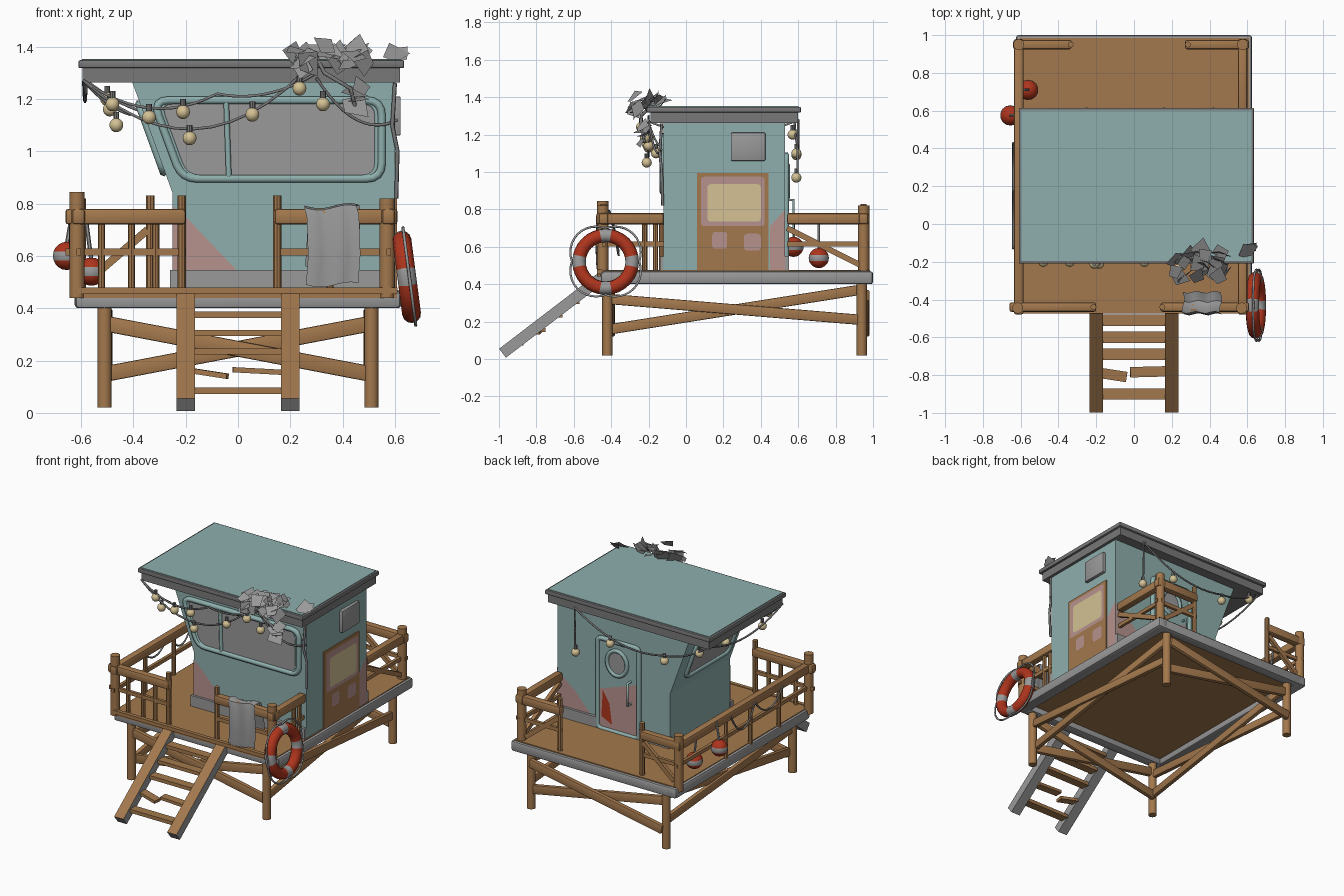
import bpy, bmesh, math, random
from mathutils import Vector, Matrix

if "Cube" in bpy.data.objects:
    bpy.data.objects.remove(bpy.data.objects["Cube"])
random.seed(4)

def mat(name, r, g, b):
    m = bpy.data.materials.new(name)
    m.diffuse_color = (r, g, b, 1)
    m.use_nodes = True
    m.node_tree.nodes["Principled BSDF"].inputs["Base Color"].default_value = m.diffuse_color
    return m
TEAL = mat("teal paint", .27, .43, .42)
WOOD = mat("brown wood", .37, .19, .075)
GREY = mat("grey", .32, .32, .32)
DARK = mat("dark grey", .19, .19, .19)
RED = mat("red", .42, .035, .012)
YELLOW = mat("pale yellow", .66, .54, .30)
PINK = mat("faded pink", .47, .29, .27)

def finish(name, bm, *mats, smooth=False):
    me = bpy.data.meshes.new(name)
    bm.to_mesh(me); bm.free()
    ob = bpy.data.objects.new(name, me)
    bpy.context.collection.objects.link(ob)
    for m in mats: me.materials.append(m)
    if smooth:
        bpy.ops.object.select_all(action='DESELECT')
        ob.select_set(True); bpy.context.view_layer.objects.active = ob
        bpy.ops.object.shade_smooth_by_angle(angle=math.radians(40))
    return ob

def block(name, size, mtx, m, bevel=0.0, top=None):
    bm = bmesh.new()
    bmesh.ops.create_cube(bm, size=1, matrix=Matrix.Diagonal((*size, 1)))
    if bevel:
        bmesh.ops.bevel(bm, geom=bm.edges[:], offset=bevel, segments=2, affect='EDGES', profile=.5)
    bm.normal_update()
    if top:
        for f in bm.faces: f.material_index = int(f.normal.z > .5)
    bm.transform(mtx)
    return finish(name, bm, m, *([top] if top else []), smooth=bevel > 0)

def box(name, lo, hi, m, bevel=0.0):
    lo, hi = Vector(lo), Vector(hi)
    return block(name, hi - lo, Matrix.Translation((lo + hi) / 2), m, bevel)

def beam(name, p, q, w, h, m, bevel=.006, top=None):
    p, q = Vector(p), Vector(q); d = q - p
    mtx = Matrix.Translation((p + q) / 2) @ d.to_track_quat('Y', 'Z').to_matrix().to_4x4()
    return block(name, (w, d.length, h), mtx, m, bevel, top)

def pole(name, p, q, r, m, n=10):
    p, q = Vector(p), Vector(q); d = q - p
    bm = bmesh.new()
    bmesh.ops.create_cone(bm, cap_ends=True, segments=n, radius1=r, radius2=r, depth=d.length,
        matrix=Matrix.Translation((p + q) / 2) @ d.to_track_quat('Z', 'Y').to_matrix().to_4x4())
    return finish(name, bm, m, smooth=True)

def tube(name, pts, r, m, cyclic=False):
    cu = bpy.data.curves.new(name, 'CURVE'); cu.dimensions = '3D'
    cu.bevel_depth = r; cu.bevel_resolution = 1; cu.use_fill_caps = True
    s = cu.splines.new('POLY'); s.points.add(len(pts) - 1); s.use_cyclic_u = cyclic
    for a, b in zip(s.points, pts): a.co = (*b, 1)
    ob = bpy.data.objects.new(name, cu); bpy.context.collection.objects.link(ob)
    cu.materials.append(m)
    bpy.ops.object.select_all(action='DESELECT')
    ob.select_set(True); bpy.context.view_layer.objects.active = ob
    bpy.ops.object.convert(target='MESH')

def cord(name, p, q, sag, r=.006):
    p, q = Vector(p), Vector(q)
    tube(name, [p.lerp(q, t / 12) - Vector((0, 0, sag * 4 * t / 12 * (1 - t / 12))) for t in range(13)], r, DARK)

def plate(name, pts, m, normal):
    bm = bmesh.new()
    f = bm.faces.new([bm.verts.new(p) for p in pts]); f.normal_update()
    if f.normal.dot(Vector(normal)) < 0: f.normal_flip()
    return finish(name, bm, m)

def rounded(pts, r, n=4):
    out = []
    for i, c in enumerate(pts):
        c = Vector(c); a = Vector(pts[i - 1]); b = Vector(pts[(i + 1) % len(pts)])
        a = c + (a - c).normalized() * r; b = c + (b - c).normalized() * r
        out += [a.lerp(c, t / n).lerp(c.lerp(b, t / n), t / n) for t in range(n + 1)]
    return out

def ball(name, c, r, *mats, band=0):
    bm = bmesh.new()
    bmesh.ops.create_uvsphere(bm, u_segments=14, v_segments=10, radius=r)
    for f in bm.faces: f.material_index = int(abs(f.calc_center_median().z) < band)
    bm.transform(Matrix.Translation(c))
    finish(name, bm, *mats, smooth=True)

# Legs and cross braces
for x in (-.51, .51):
    for y in (-.42, .94): pole("leg", (x, y, .02), (x, y, .42), .028, WOOD)
    beam("side_brace", (x, -.4, .32), (x, .93, .21), .03, .055, WOOD)
    beam("side_brace", (x * .97, -.4, .16), (x * .97, .93, .37), .03, .055, WOOD)
for y in (-.42, .94):
    beam("end_brace", (-.5, y, .34), (.5, y, .15), .03, .06, WOOD)
    beam("end_brace", (-.5, y + .025, .15), (.5, y + .025, .34), .03, .06, WOOD)

# Deck with grey rim
box("deck", (-.608, -.46, .44), (.608, .985, .475), WOOD)
for s in (-.585, .585): box("deck_rim_side", (s - .04, -.45, .40), (s + .04, 1, .47), GREY, .015)
for y in (-.42, .965): box("deck_rim_end", (-.62, y - .035, .40), (.62, y + .035, .468), GREY, .012)
box("front_edge_board", (-.63, -.475, .455), (.61, -.45, .48), WOOD)

# Ladder, one rung snapped
for x in (-.2, .2):
    beam("ladder_rail", (x, -.981, .031), (x, -.44, .445), .07, .06, GREY, 0, WOOD)
for y, z in ((-.9, .085), (-.69, .235), (-.6, .305), (-.51, .375)):
    box("rung", (-.17, y - .03, z - .012), (.17, y + .03, z + .012), WOOD)
beam("broken_rung", (-.17, -.79, .16), (-.04, -.81, .14), .055, .02, WOOD, 0)
beam("broken_rung", (.17, -.78, .155), (-.02, -.785, .165), .055, .02, WOOD, 0)

# Railings
def railing(p, q, thin=(), diagonal=None):
    p, q = Vector((*p, 0)), Vector((*q, 0))
    up = lambda t, z: p.lerp(q, t) + Vector((0, 0, z))
    beam("top_rail", up(0, .75), up(1, .75), .05, .06, WOOD, .012)
    beam("mid_rail", up(0, .615), up(1, .615), .02, .025, WOOD, 0)
    for t in thin: pole("baluster", up(t, .46), up(t, .74), .014, WOOD, 8)
    if diagonal: beam("diagonal", up(diagonal[0], .7), up(diagonal[1], .5), .025, .03, WOOD, 0)
railing((-.66, -.44), (-.2, -.44), (.3, .55, .75))
railing((.14, -.44), (.61, -.44), (.45,))
railing((.575, -.48), (.575, -.12), (.72, .88))
railing((.575, .54), (.575, .98), (), (0, .9))
railing((-.61, -.48), (-.61, .98), (.24, .45, .63))
railing((-.64, .95), (-.33, .95), (), (.95, .2))
railing((.27, .95), (.61, .95), (), (.05, .8))
for x, y, z in ((-.615, -.445, .845), (.57, -.445, .82), (-.61, .95, .82), (.575, .95, .82)):
    pole("corner_post", (x, y, .44), (x, y, z), .03, WOOD)
for x, y in ((-.215, -.44), (.15, -.44), (-.335, .95), (.285, .95)):
    pole("end_post", (x, y, .46), (x, y, .83), .016, WOOD, 8)

# Hut with left wall leaning out
def wall_x(z): return -.25 - max(0, z - .84) * .16 / .44
bm = bmesh.new()
f = bm.faces.new([bm.verts.new((x, -.12, z)) for x, z in
                  ((-.25, .47), (.6, .47), (.6, 1.28), (wall_x(1.28), 1.28), (-.25, .84))])
r = bmesh.ops.extrude_face_region(bm, geom=[f])
bmesh.ops.translate(bm, vec=(0, .65, 0), verts=[v for v in r['geom'] if isinstance(v, bmesh.types.BMVert)])
bmesh.ops.recalc_face_normals(bm, faces=bm.faces[:])
finish("hut", bm, TEAL)
box("front_plinth", (-.26, -.14, .47), (.6, -.11, .547), GREY)
box("back_plinth", (.29, .52, .47), (.6, .55, .547), GREY)
box("back_plinth", (-.255, .52, .47), (-.02, .55, .547), GREY)

# Roof
box("roof_fascia", (-.595, -.19, 1.262), (.62, .60, 1.325), DARK)
box("roof_rim", (-.61, -.21, 1.318), (.635, .615, 1.348), DARK, .006)
box("roof_top", (-.597, -.197, 1.34), (.622, .602, 1.352), TEAL)

# Front and left windows
win = rounded([(-.215, -.126, .895), (.55, -.126, .895), (.55, -.126, 1.195), (-.325, -.126, 1.195)], .06)
plate("front_glass", win, GREY, (0, -1, 0))
tube("front_window_frame", win, .017, TEAL, True)
tube("front_window_inner_frame", [Vector((.115, -.13, 1.045)) + (p - Vector((.115, -.13, 1.045))) * .955 for p in win], .009, TEAL, True)
tube("window_divider", [(-.035, -.128, .9), (-.045, -.128, 1.19)], .012, TEAL)
win = rounded([(wall_x(z) - .005, y, z) for y, z in ((-.05, .92), (.42, .92), (.42, 1.18), (-.05, 1.18))], .05)
plate("left_glass", win, GREY, (-1, 0, 0))
tube("left_window_frame", win, .016, TEAL, True)

# Worn paint patches
plate("front_patch", [(-.25, -.124, .54), (0, -.124, .54), (-.2, -.124, .75), (-.25, -.124, .79)], PINK, (0, -1, 0))
plate("back_patch", [(.6, .534, .54), (.34, .534, .54), (.47, .534, .68), (.6, .534, .78)], PINK, (0, 1, 0))
plate("right_patch", [(.604, .45, .475), (.604, .53, .475), (.604, .53, .8), (.604, .45, .71)], PINK, (1, 0, 0))

# Back door with porthole and handle
door = rounded([(-.02, .536, .475), (.29, .536, .475), (.29, .536, 1.09), (-.02, .536, 1.09)], .03)
plate("back_door", door, PINK, (0, 1, 0))
plate("back_door_upper", rounded([(-.01, .539, .84), (.28, .539, .74), (.28, .539, 1.08), (-.01, .539, 1.08)], .03), TEAL, (0, 1, 0))
tube("back_door_frame", door, .016, TEAL, True)
plate("red_patch", [(.26, .541, .56), (.18, .541, .52), (.2, .541, .66), (.25, .541, .74)], RED, (0, 1, 0))
ring = [(.14 + .075 * math.cos(a * math.pi / 10), .543, .95 + .085 * math.sin(a * math.pi / 10)) for a in range(20)]
plate("porthole_glass", ring, GREY, (0, 1, 0))
tube("porthole_frame", ring, .014, TEAL, True)
tube("back_handle", [(.04, .53, .85), (.04, .575, .85), (.04, .575, .7), (.04, .53, .7)], .008, TEAL)

# Right side door and vent
box("side_door", (.595, .06, .475), (.608, .44, .995), WOOD)
for nm, y0, y1, z0, z1, m, d in (("door_panel", .08, .42, .71, .975, PINK, 0), ("door_pane", .115, .4, .735, .935, YELLOW, .003),
        ("door_panel", .14, .22, .59, .68, PINK, 0), ("door_panel", .31, .4, .58, .67, PINK, 0)):
    plate(nm, rounded([(.611 + d, y, z) for y, z in ((y0, z0), (y1, z0), (y1, z1), (y0, z1))], .02), m, (1, 0, 0))
box("vent", (.59, .24, 1.06), (.622, .425, 1.21), GREY, .006)

# Towel draped over the front rail
bm = bmesh.new()
path = [(-.473, .49), (-.478, .6), (-.475, .75), (-.468, .785), (-.44, .792), (-.41, .785), (-.39, .72), (-.36, .56)]
rows = [[bm.verts.new((.26 + .2 * u / 8 + .008 * math.sin(i * 1.4), y - .006 * math.sin(u * 1.6) * (i != 4), z - .01 * math.sin(u * .7)))
         for u in range(9)] for i, (y, z) in enumerate(path)]
for a, b in zip(rows, rows[1:]):
    for u in range(8): bm.faces.new((a[u], a[u + 1], b[u + 1], b[u]))
finish("towel", bm, GREY, smooth=True)

# Lifebuoy with bands and rope
buoy_mtx = Matrix.Translation((.645, -.43, .52)) @ Matrix.Rotation(math.pi / 2 - .13, 4, 'Y')
bpy.ops.mesh.primitive_torus_add(major_segments=32, minor_segments=12, major_radius=.142, minor_radius=.036)
ob = bpy.context.object; ob.name = "lifebuoy"
for m in (RED, GREY): ob.data.materials.append(m)
for p in ob.data.polygons:
    a = math.degrees(math.atan2(p.center.y, p.center.x)) % 90
    p.material_index = int(min(a, 90 - a) < 11)
ob.data.transform(buoy_mtx)
bpy.ops.object.shade_smooth_by_angle(angle=math.radians(40))
loop = [(k * math.pi / 24, .18 + .03 * abs(math.sin(k * math.pi / 12))) for k in range(48)]
tube("lifebuoy_rope", [buoy_mtx @ Vector((r * math.cos(a), r * math.sin(a), .01)) for a, r in loop], .006, GREY, True)

# Float buoys and rope on the left rail
for c in ((-.655, .575, .60), (-.56, .71, .54)):
    ball("float", c, .054, RED, GREY, band=.016)
    pole("float_rope", (c[0], c[1], c[2] + .04), (c[0] * .5 - .305, c[1], .77), .008, GREY, 6)
cord("rail_rope", (-.64, .43, .75), (-.64, .17, .75), .13)
cord("rail_rope", (-.64, .17, .75), (-.64, -.13, .75), .1)

# Light strings and bulbs
A = (-.59, -.2, 1.27)
for p, q, sag in ((A, (.25, -.2, 1.3), .2), (A, (-.08, -.2, 1.22), .08), ((-.08, -.2, 1.22), (.3, -.2, 1.3), .04),
        (A, (-.41, -.14, 1.14), .02), ((.3, -.2, 1.28), (.61, -.13, 1.12), .08), ((.42, .6, 1.28), (.42, .595, 1.0), 0),
        ((.42, .6, 1.28), (-.25, .6, 1.13), .08), ((-.25, .6, 1.13), (-.58, .58, 1.27), .03), ((-.58, .58, 1.27), A, .08)):
    cord("light_cord", p, q, sag)
for c in ((-.48, -.2, 1.18), (-.465, -.16, 1.1), (-.34, -.2, 1.13), (-.21, -.21, 1.15), (-.185, -.21, 1.05), (.055, -.2, 1.14),
          (.235, -.24, 1.24), (.325, -.22, 1.18), (.42, .59, .97), (.16, .59, 1.1), (-.25, .59, 1.09), (-.5, .57, 1.2), (-.49, .27, 1.16)):
    ball("bulb", c, .027, YELLOW)
    pole("bulb_cap", (c[0], c[1], c[2] + .02), (c[0], c[1], c[2] + .05), .011, DARK, 8)

# Withered vine and leaves
tube("vine", [(.6, -.13, 1.26), (.59, -.14, 1.1), (.61, -.13, 1.0), (.605, -.125, .82)], .008, DARK)
tube("vine", [(.3, -.18, 1.36), (.33, -.24, 1.3), (.43, -.24, 1.24), (.45, -.22, 1.16)], .008, DARK)
bm = bmesh.new()
spots = [(random.uniform(.2, .48), random.uniform(-.29, -.12), random.uniform(1.29, 1.41)) for i in range(24)]
spots += [(.44 + .04 * random.random(), -.23, 1.17 + .025 * i) for i in range(4)] + [(.6, -.14, 1.12), (.62, -.12, 1.1)]
for x, y, z in spots:
    if y > -.22: z = max(z, 1.37)
    rot = Matrix.Rotation(random.uniform(-.9, .9), 4, 'Z') @ Matrix.Rotation(random.uniform(.3, 1.5), 4, 'X') @ Matrix.Rotation(random.uniform(0, 6.3), 4, 'Z')
    s = random.uniform(.032, .048)
    bm.faces.new([bm.verts.new(Vector((x, y, z)) + rot @ Vector((a * s, b * s, c * s)))
                  for a, b, c in ((-.7, -1, 0), (.7, -1, .2), (1, 1, 0), (-1, .9, .2))])
finish("leaves", bm, GREY)
